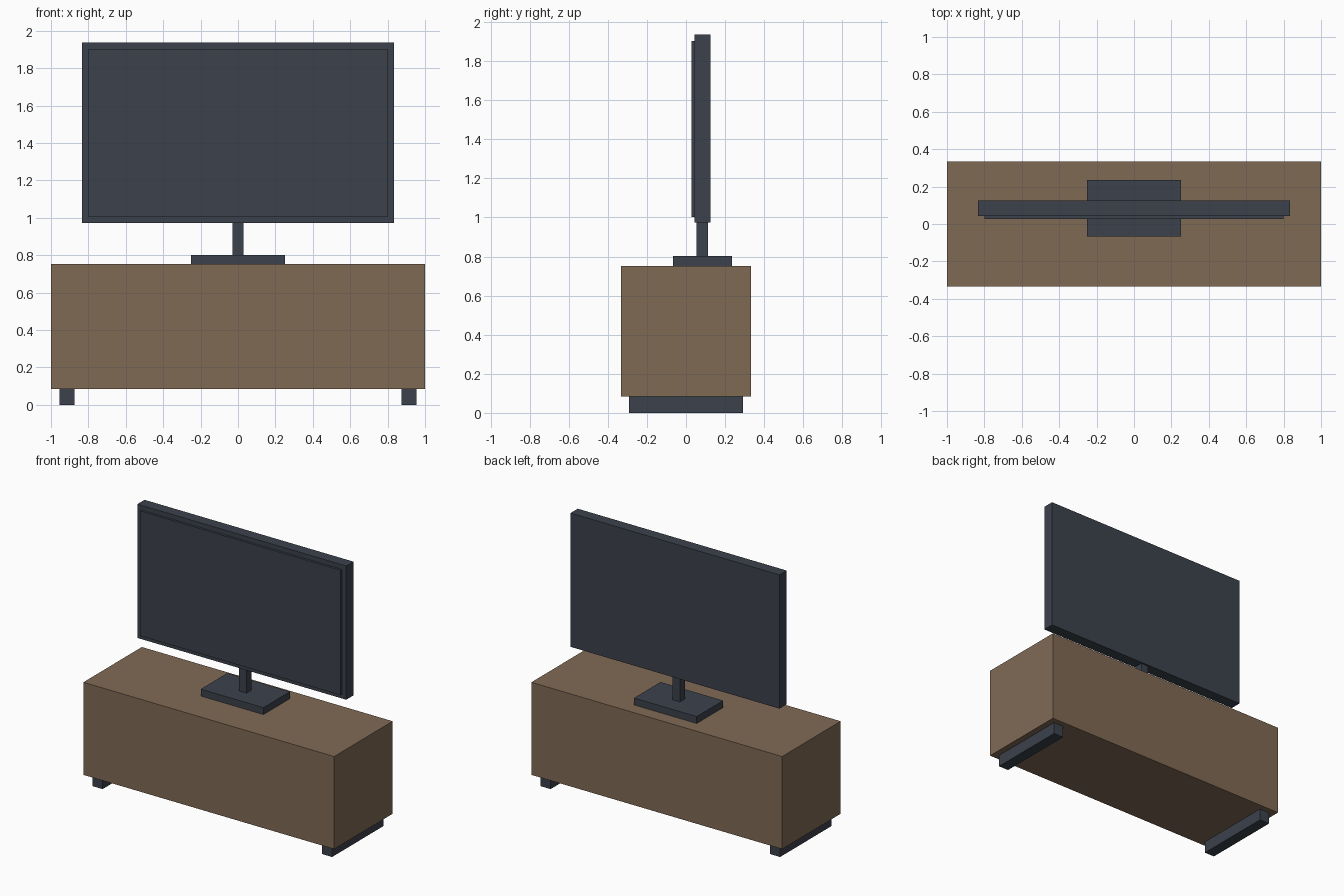
import bpy

if "Cube" in bpy.data.objects:
    bpy.data.objects.remove(bpy.data.objects["Cube"])


def material(name, color):
    m = bpy.data.materials.new(name)
    m.diffuse_color = (*color, 1.0)
    m.use_nodes = True
    m.node_tree.nodes["Principled BSDF"].inputs["Base Color"].default_value = m.diffuse_color
    return m


wood = material("brown_wood", (0.216, 0.144, 0.091))
dark = material("dark_slate", (0.045, 0.054, 0.072))


def box(name, x, y, z, mat):
    """Box spanning the given (min, max) ranges."""
    spans = (x, y, z)
    bpy.ops.mesh.primitive_cube_add(size=1, location=[(a + b) / 2 for a, b in spans])
    ob = bpy.context.object
    ob.name = name
    ob.scale = [b - a for a, b in spans]
    bpy.ops.object.transform_apply(location=False, rotation=False, scale=True)
    ob.data.materials.append(mat)
    return ob


# Cabinet on two runner feet
box("cabinet", (-1, 1), (-0.333, 0.333), (0.085, 0.752), wood)
for side, s in (("left", -1), ("right", 1)):
    box(f"{side}_foot", sorted((s * 0.875, s * 0.955)), (-0.292, 0.292), (0, 0.085), dark)

# Television stand
box("stand_base", (-0.25, 0.25), (-0.067, 0.235), (0.752, 0.802), dark)
box("stand_post", (-0.03, 0.03), (0.053, 0.113), (0.802, 0.973), dark)

# Television body with a raised front screen
box("television_body", (-0.833, 0.833), (0.043, 0.125), (0.973, 1.937), dark)
box("screen", (-0.8, 0.8), (0.027, 0.043), (1.003, 1.903), dark)
